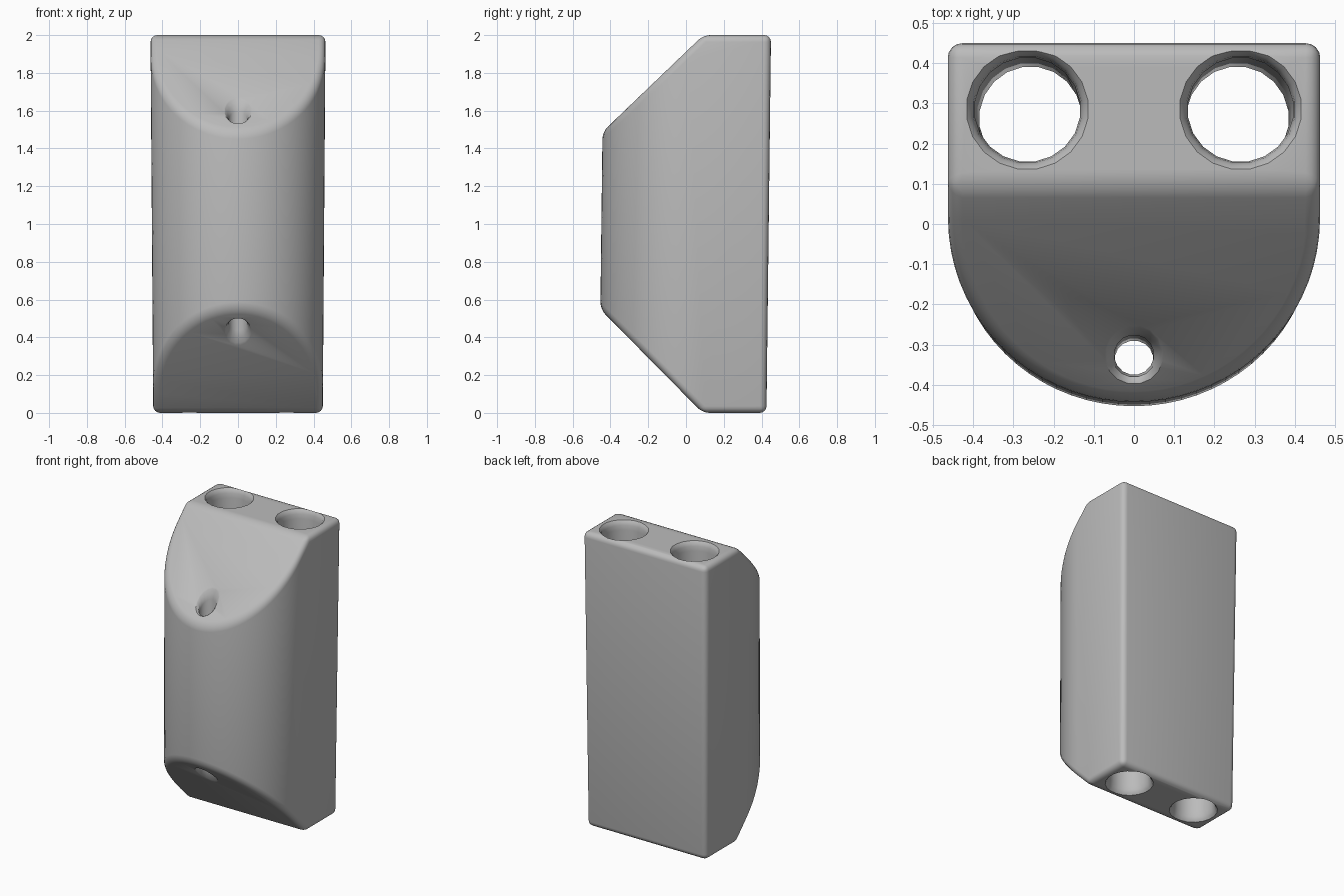
import bpy, bmesh
from math import sin, cos, pi, radians
from mathutils import Vector

if "Cube" in bpy.data.objects:
    bpy.data.objects.remove(bpy.data.objects["Cube"])

grey = bpy.data.materials.new("plain grey")
grey.use_nodes = True
grey.diffuse_color = (0.5, 0.5, 0.5, 1)
grey.node_tree.nodes["Principled BSDF"].inputs["Base Color"].default_value = grey.diffuse_color

HEIGHT = 2.0


def finish(bm, name):
    """Lean and taper the mesh slightly, then link it as an object."""
    for v in bm.verts:
        t = v.co.z - HEIGHT / 2
        v.co.x *= 1 + 0.016 * t
        v.co.y += 0.012 * t
    bmesh.ops.recalc_face_normals(bm, faces=bm.faces)
    mesh = bpy.data.meshes.new(name)
    bm.to_mesh(mesh)
    bm.free()
    mesh.materials.append(grey)
    ob = bpy.data.objects.new(name, mesh)
    bpy.context.collection.objects.link(ob)
    return ob


def apply_modifiers(ob):
    bpy.context.view_layer.objects.active = ob
    for m in list(ob.modifiers):
        bpy.ops.object.modifier_apply(modifier=m.name)


# D-shaped block, flat at the back and round at the front
def make_block():
    steps = 36
    outline = [(0.456, 0.438), (-0.456, 0.438)]
    outline += [(-0.456 * cos(pi * i / steps), -0.448 * sin(pi * i / steps))
                for i in range(steps + 1)]
    bm = bmesh.new()
    base = bm.faces.new([bm.verts.new((x, y, 0)) for x, y in outline])
    out = bmesh.ops.extrude_face_region(bm, geom=[base])
    top = [g for g in out["geom"] if isinstance(g, bmesh.types.BMVert)]
    bmesh.ops.translate(bm, verts=top, vec=(0, 0, HEIGHT))
    # sloping cuts at the top and bottom of the front
    for point, normal in (((0, 0.08, HEIGHT), (0, -0.97, 1)),
                          ((0, 0.1, 0), (0, -1, -1))):
        cut = bmesh.ops.bisect_plane(
            bm, geom=bm.verts[:] + bm.edges[:] + bm.faces[:], plane_co=point,
            plane_no=Vector(normal).normalized(), clear_outer=True)
        rim = [g for g in cut["geom_cut"] if isinstance(g, bmesh.types.BMEdge)]
        bmesh.ops.contextual_create(bm, geom=rim)
    return finish(bm, "block")


# Bore with flared mouths; the ends follow the slope of the surface
def make_bore(name, x, y, low, high, slope, rings, sides):
    bm = bmesh.new()
    levels = [(r, low - d, -slope) for r, d in rings]
    levels += [(r, high + d, slope) for r, d in reversed(rings)]
    loops = []
    for r, z, s in levels:
        loops.append([])
        for i in range(sides):
            a = 2 * pi * (i + 0.5) / sides
            dy = r * sin(a)
            loops[-1].append(bm.verts.new((x + r * cos(a), y + dy, z + s * dy)))
    for a, b in zip(loops, loops[1:]):
        for i in range(sides):
            j = (i + 1) % sides
            bm.faces.new((a[i], a[j], b[j], b[i]))
    bm.faces.new(loops[0])
    bm.faces.new(loops[-1])
    bore = finish(bm, name)
    bore.hide_render = True
    return bore


block = make_block()
bevel = block.modifiers.new("rounded edges", "BEVEL")
bevel.width = 0.036
bevel.segments = 4
bevel.limit_method = "ANGLE"
bevel.angle_limit = radians(30)
apply_modifiers(block)

# two wide bores at the back, one narrow bore through the slopes
wide = [(0.156, 0.02), (0.15, 0), (0.14, -0.012), (0.134, -0.03), (0.13, -0.06)]
narrow = [(0.085, 0.012), (0.068, -0.004), (0.055, -0.022), (0.049, -0.05)]
bores = [make_bore("wide_bore", side * 0.261, 0.273, 0, HEIGHT, 0, wide, 20)
         for side in (-1, 1)]
bores.append(make_bore("narrow_bore", 0, -0.332, 0.432, 1.6, 0.97, narrow, 16))

for bore in bores:
    cut = block.modifiers.new("bore", "BOOLEAN")
    cut.operation = "DIFFERENCE"
    cut.solver = "EXACT"
    cut.object = bore
apply_modifiers(block)
for bore in bores:
    bpy.data.objects.remove(bore)

for ob in bpy.context.selected_objects:
    ob.select_set(False)
block.select_set(True)
bpy.context.view_layer.objects.active = block
bpy.ops.object.shade_smooth_by_angle(angle=radians(35))
